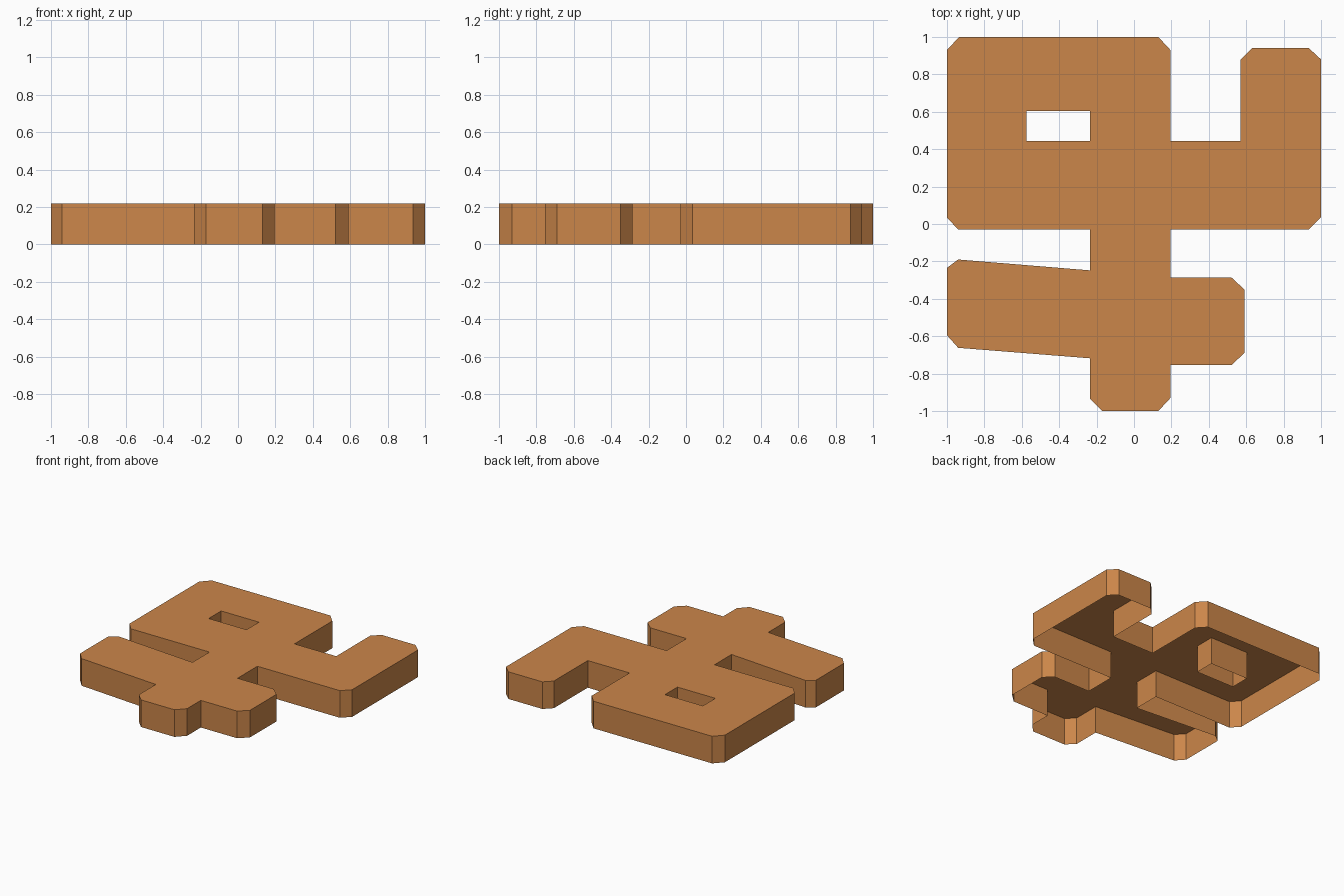
import bpy
import bmesh

if "Cube" in bpy.data.objects:
    bpy.data.objects.remove(bpy.data.objects["Cube"])

HEIGHT = 0.22

# Plan of the plate, clockwise seen from above, with chamfered ends
OUTLINE = [
    (-0.935, 1), (0.13, 1), (0.195, 0.93), (0.195, 0.445),        # upper block
    (0.57, 0.445), (0.57, 0.88), (0.63, 0.94), (0.935, 0.94),     # right upright arm
    (1, 0.88), (1, 0.035), (0.935, -0.03), (0.195, -0.03),
    (0.195, -0.285), (0.52, -0.285), (0.59, -0.35),               # lower right arm
    (0.59, -0.69), (0.52, -0.755), (0.195, -0.755),
    (0.195, -0.93), (0.13, -1), (-0.17, -1), (-0.235, -0.935),    # stem foot
    (-0.235, -0.718), (-0.94, -0.662), (-1, -0.595),              # slanted left arm
    (-1, -0.235), (-0.94, -0.19), (-0.235, -0.248),
    (-0.235, -0.03), (-0.94, -0.03), (-1, 0.035), (-1, 0.93),     # left side
]
WINDOW = [(-0.575, 0.445), (-0.235, 0.445), (-0.235, 0.605), (-0.575, 0.605)]

bm = bmesh.new()
rim_edges = []


def add_walls(loop):
    """Upright walls along a closed clockwise loop, facing its outside."""
    low = [bm.verts.new((x, y, 0)) for x, y in loop]
    high = [bm.verts.new((x, y, HEIGHT)) for x, y in loop]
    for i in range(len(loop)):
        j = (i + 1) % len(loop)
        bm.faces.new((low[j], low[i], high[i], high[j]))
        rim_edges.append(bm.edges.get((high[i], high[j])))


add_walls(OUTLINE)
add_walls(WINDOW)

# Top sheet with the window left open; the underside is open
filled = bmesh.ops.triangle_fill(bm, edges=rim_edges, use_beauty=True, normal=(0, 0, 1))
top = [f for f in filled["geom"] if isinstance(f, bmesh.types.BMFace)]
for f in top:
    f.normal_update()
    if f.normal.z < 0:
        f.normal_flip()

mesh = bpy.data.meshes.new("open_bottom_plate")
bm.to_mesh(mesh)
bm.free()

# Warm brown clay
brown = bpy.data.materials.new("warm brown")
brown.diffuse_color = (0.60, 0.24, 0.068, 1)
brown.use_nodes = True
brown.node_tree.nodes["Principled BSDF"].inputs["Base Color"].default_value = brown.diffuse_color
mesh.materials.append(brown)

plate = bpy.data.objects.new("open_bottom_plate", mesh)
bpy.context.collection.objects.link(plate)
